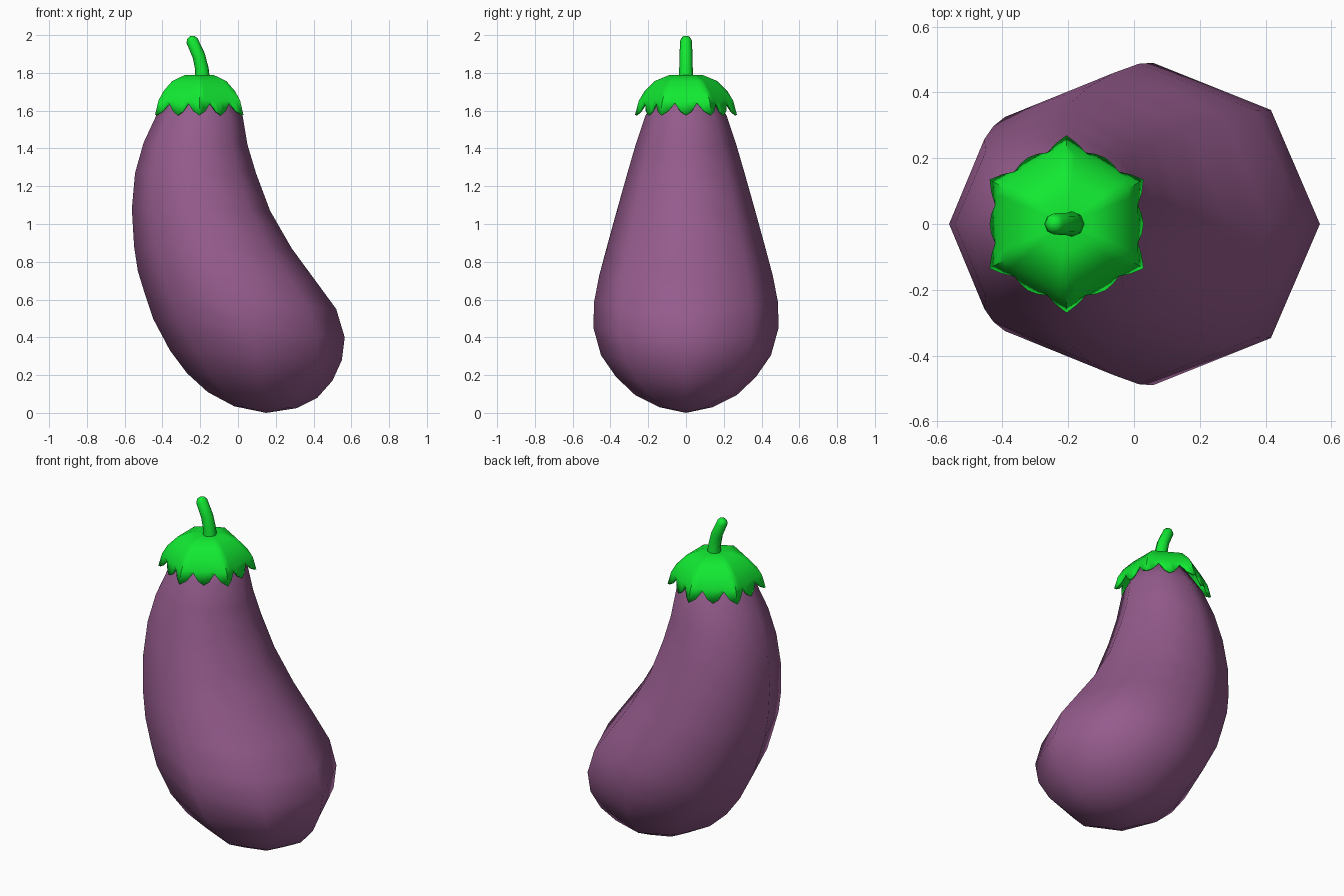
import bpy, bmesh
from math import sin, cos, pi, radians
from mathutils import Vector

if "Cube" in bpy.data.objects:
    bpy.data.objects.remove(bpy.data.objects["Cube"])


def material(name, color):
    m = bpy.data.materials.new(name)
    m.diffuse_color = (*color, 1)
    m.use_nodes = True
    m.node_tree.nodes["Principled BSDF"].inputs["Base Color"].default_value = m.diffuse_color
    return m


def loft(name, rings, mat, start=None, end=None):
    """Skin closed rings of points; start / end are optional pole points."""
    bm = bmesh.new()
    rows = [[bm.verts.new(p) for p in ring] for ring in rings]
    n = len(rows[0])
    for a, b in zip(rows, rows[1:]):
        for i in range(n):
            j = (i + 1) % n
            bm.faces.new((a[i], a[j], b[j], b[i]))
    for pole, row in ((start, rows[0]), (end, rows[-1])):
        if pole:
            v = bm.verts.new(pole)
            for i in range(n):
                bm.faces.new((row[i], row[(i + 1) % n], v))
    bmesh.ops.recalc_face_normals(bm, faces=bm.faces)
    me = bpy.data.meshes.new(name)
    bm.to_mesh(me)
    bm.free()
    ob = bpy.data.objects.new(name, me)
    bpy.context.collection.objects.link(ob)
    me.materials.append(mat)
    bpy.ops.object.select_all(action='DESELECT')
    ob.select_set(True)
    bpy.context.view_layer.objects.active = ob
    return ob


def tilted_ring(lx, lz, rx, rz, half, n=8):
    """Ellipse spanning a left and a right silhouette point."""
    c = Vector(((lx + rx) / 2, 0, (lz + rz) / 2))
    u = Vector(((rx - lx) / 2, 0, (rz - lz) / 2))
    return [c + u * cos(2 * pi * i / n) + Vector((0, half * sin(2 * pi * i / n), 0))
            for i in range(n)]


purple = material("purple_skin", (0.30, 0.105, 0.265))
green = material("green_leaf", (0.006, 0.82, 0.032))

# Fruit body: left x, z, right x, z, half depth
sections = [
    (-0.35, 1.70, -0.06, 1.70, 0.13),
    (-0.43, 1.58, 0.025, 1.57, 0.215),
    (-0.50, 1.43, 0.05, 1.42, 0.265),
    (-0.545, 1.27, 0.095, 1.27, 0.31),
    (-0.562, 1.08, 0.17, 1.07, 0.365),
    (-0.55, 0.88, 0.285, 0.87, 0.42),
    (-0.53, 0.75, 0.41, 0.70, 0.46),
    (-0.49, 0.62, 0.52, 0.55, 0.487),
    (-0.45, 0.50, 0.565, 0.40, 0.49),
    (-0.36, 0.33, 0.55, 0.28, 0.45),
    (-0.27, 0.21, 0.50, 0.17, 0.37),
    (-0.16, 0.11, 0.42, 0.08, 0.27),
    (-0.02, 0.035, 0.31, 0.025, 0.14),
]
loft("fruit_body", [tilted_ring(*s) for s in sections], purple,
     (-0.2, 0, 1.72), (0.15, 0, 0.0))
bpy.ops.object.shade_smooth()

# Calyx: six-sided dome with twelve pointed teeth along the rim
CX, N = -0.205, 48


def hex_point(i, r, z):
    a = 2 * pi * i / N
    off = (a - pi / 2 + pi / 6) % (pi / 3) - pi / 6   # angle from nearest corner
    r *= cos(pi / 6) / cos(pi / 6 - abs(off))
    return (CX + r * cos(a), r * sin(a), z)


dome = [(0.09, 1.788), (0.165, 1.757), (0.22, 1.702), (0.25, 1.652)]
tooth = [(0.27, 1.577), (0.264, 1.597), (0.251, 1.64), (0.264, 1.597)]
rings = [[hex_point(i, r, z) for i in range(N)] for r, z in dome]
rings.append([hex_point(i, *tooth[i % 4]) for i in range(N)])
calyx = loft("calyx", rings, green, start=(CX, 0, 1.782))
sol = calyx.modifiers.new("thickness", 'SOLIDIFY')
sol.thickness = 0.012
bpy.ops.object.shade_smooth_by_angle(angle=radians(45))

# Stem: bent tube, x, z, radius, tilt
stem = [
    (-0.188, 1.76, 0.040, 0.00),
    (-0.191, 1.82, 0.036, 0.10),
    (-0.207, 1.89, 0.034, 0.35),
    (-0.243, 1.97, 0.032, 0.40),
    (-0.250, 1.988, 0.021, 0.40),
]
loft("stem", [tilted_ring(x - r * cos(t), z - r * sin(t), x + r * cos(t), z + r * sin(t), r)
              for x, z, r, t in stem], green,
     (-0.188, 0, 1.75), (-0.253, 0, 1.994))
bpy.ops.object.shade_smooth_by_angle(angle=radians(50))
